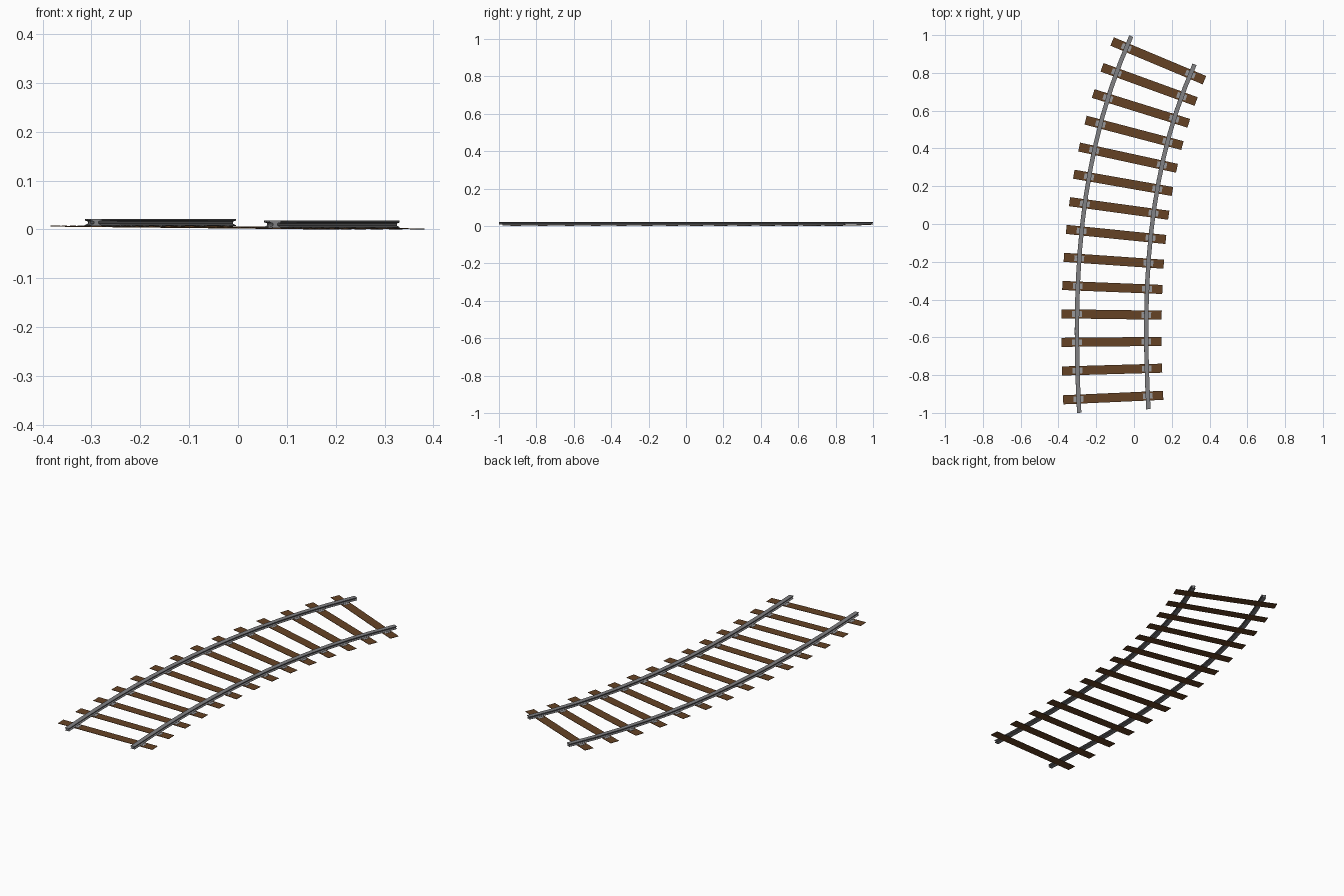
import bpy, bmesh
from mathutils import Vector, Matrix

if "Cube" in bpy.data.objects:
    bpy.data.objects.remove(bpy.data.objects["Cube"])

# Centre line of the track (one bezier) and its banking
P = [Vector((-0.107, -0.99)), Vector((-0.141, -0.331)),
     Vector((-0.116, 0.317)), Vector((0.153, 0.92))]
BANK = 0.0105
SLEEPER_LEN, SLEEPER_W, SLEEPER_T = 0.53, 0.048, 0.0018
TOP = 0.0047          # sleeper top height on the centre line
GAUGE = 0.367


def frame(t):
    """Matrix whose x runs across the track, y along it, z up (banked)."""
    s = 1 - t
    pos = s**3 * P[0] + 3*s*s*t * P[1] + 3*s*t*t * P[2] + t**3 * P[3]
    tan = s*s * (P[1]-P[0]) + 2*s*t * (P[2]-P[1]) + t*t * (P[3]-P[2])
    y = Vector((tan.x, tan.y, 0)).normalized()
    x = Vector((y.y, -y.x, -BANK)).normalized()
    m = Matrix((x, y, x.cross(y))).transposed().to_4x4()
    m.translation = (pos.x, pos.y, TOP)
    return m


def material(name, rgb):
    mat = bpy.data.materials.new(name)
    mat.diffuse_color = (*rgb, 1)
    mat.use_nodes = True
    mat.node_tree.nodes["Principled BSDF"].inputs["Base Color"].default_value = mat.diffuse_color
    return mat


def finish(bm, name, mat):
    bmesh.ops.recalc_face_normals(bm, faces=bm.faces)
    me = bpy.data.meshes.new(name)
    bm.to_mesh(me)
    bm.free()
    me.materials.append(mat)
    bpy.context.collection.objects.link(bpy.data.objects.new(name, me))


def add_box(bm, m, size, centre):
    bmesh.ops.create_cube(bm, size=1, matrix=m @ Matrix.Translation(centre)
                          @ Matrix.Diagonal((*size, 1)))


wood = material("wood", (0.13, 0.055, 0.018))
steel = material("steel", (0.22, 0.22, 0.23))
plate_grey = material("plate_grey", (0.32, 0.32, 0.33))

# Sleepers, each with a fixing plate under both rails
for i in range(14):
    u = i / 13
    m = frame(0.036 + 0.933*u + 0.048*u*(1-u))
    bm = bmesh.new()
    add_box(bm, m, (SLEEPER_LEN, SLEEPER_W, SLEEPER_T), (0, 0, -SLEEPER_T/2))
    finish(bm, f"sleeper_{i+1}", wood)
    bm = bmesh.new()
    for side in (-1, 1):
        add_box(bm, m, (0.052, 0.03, 0.001), (side*GAUGE/2, 0, 0.0005))
    finish(bm, f"fixing_plates_{i+1}", plate_grey)

# Rails: I-shaped profile swept along the curve
half = [(0.0115, 0.0005), (0.0115, 0.002), (0.005, 0.005),
        (0.005, 0.0095), (0.0115, 0.0115), (0.0115, 0.015)]
profile = half + [(-x, z) for x, z in reversed(half)]
SEGMENTS = 14
for name, side in (("left_rail", -1), ("right_rail", 1)):
    bm = bmesh.new()
    rings = []
    for k in range(SEGMENTS + 1):
        m = frame(k / SEGMENTS)
        rings.append([bm.verts.new(m @ Vector((side*GAUGE/2 + x, 0, z)))
                      for x, z in profile])
    n = len(profile)
    for a, b in zip(rings, rings[1:]):
        for j in range(n):
            bm.faces.new((a[j], a[(j+1) % n], b[(j+1) % n], b[j]))
    bm.faces.new(rings[0])
    bm.faces.new(rings[-1])
    finish(bm, name, steel)
